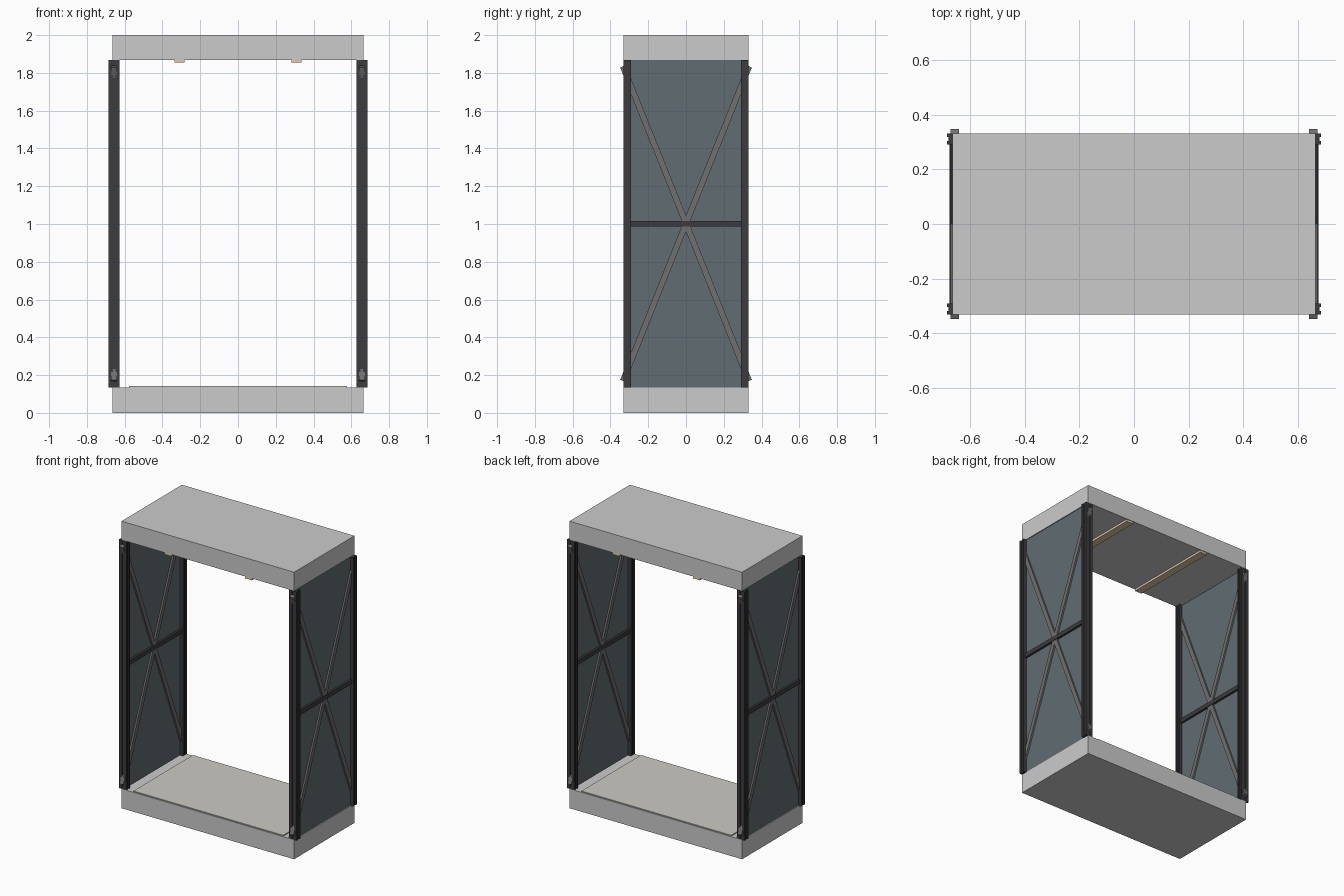
import bpy, bmesh, math
from mathutils import Matrix

if "Cube" in bpy.data.objects:
    bpy.data.objects.remove(bpy.data.objects["Cube"])

def material(name, rgb):
    m = bpy.data.materials.new(name)
    m.diffuse_color = (*rgb, 1)
    m.use_nodes = True
    m.node_tree.nodes["Principled BSDF"].inputs["Base Color"].default_value = m.diffuse_color
    return m

FRAME = material("dark_frame", (0.045, 0.045, 0.05))
GLASS = material("smoky_panel", (0.12, 0.15, 0.17))
STEEL = material("brace_steel", (0.16, 0.16, 0.165))
LAMP = material("warm_lamp", (0.75, 0.6, 0.4))
MAT = material("floor_mat", (0.6, 0.59, 0.55))

def finish(name, bm, mat):
    bmesh.ops.recalc_face_normals(bm, faces=bm.faces)
    me = bpy.data.meshes.new(name)
    bm.to_mesh(me)
    bm.free()
    ob = bpy.data.objects.new(name, me)
    bpy.context.collection.objects.link(ob)
    if mat:
        me.materials.append(mat)
    return ob

def box(name, centre, size, mat=None, tilt=0):
    bm = bmesh.new()
    bmesh.ops.create_cube(bm, size=1, matrix=Matrix.Translation(centre)
                          @ Matrix.Rotation(tilt, 4, 'X') @ Matrix.Diagonal((*size, 1)))
    return finish(name, bm, mat)

def slotted_post(name, x, y, w, d, z0, z1, mat, slot=0.014, depth=0.006):
    # rectangular profile with a shallow groove along the middle of each side
    a, b, s = w / 2, d / 2, slot / 2
    quarter = [(a, s), (a, b), (s, b), (s, b - depth)]
    pts = [(a - depth, s)] + quarter
    pts += [(-px, py) for px, py in reversed(pts)]
    pts += [(-px, -py) for px, py in pts]
    bm = bmesh.new()
    face = bm.faces.new([bm.verts.new((x + px, y + py, z0)) for px, py in pts])
    up = bmesh.ops.extrude_face_region(bm, geom=[face])["geom"]
    bmesh.ops.translate(bm, vec=(0, 0, z1 - z0),
                        verts=[v for v in up if isinstance(v, bmesh.types.BMVert)])
    return finish(name, bm, mat)

# base and canopy slabs
box("base_slab", (0, 0, 0.0675), (1.33, 0.664, 0.135))
box("canopy_slab", (0, 0, 1.9345), (1.33, 0.664, 0.131))
box("floor_mat", (0, 0, 0.138), (1.155, 0.655, 0.008), MAT)

# side frames
X = 0.656
tilt = math.atan2(0.667, 1.665)
for sx, side in ((-1, "left"), (1, "right")):
    x = sx * X
    for sy, end in ((-1, "front"), (1, "back")):
        slotted_post(f"{side}_{end}_post", x, sy * 0.3115, 0.058, 0.041, 0.135, 1.868, FRAME)
        # diagonal braces poke slightly through the posts
        box(f"{side}_brace_{end}", (x, 0, 1.002), (0.031, 0.032, 1.794), STEEL, sy * tilt)
    box(f"{side}_panel", (x, 0, 1.0015), (0.008, 0.59, 1.733), GLASS)
    box(f"{side}_middle_rail", (x, 0, 1.002), (0.038, 0.59, 0.03), FRAME)
    # ceiling light strip
    box(f"{side}_light_strip", (sx * 0.31, 0, 1.862), (0.054, 0.655, 0.016), LAMP)
